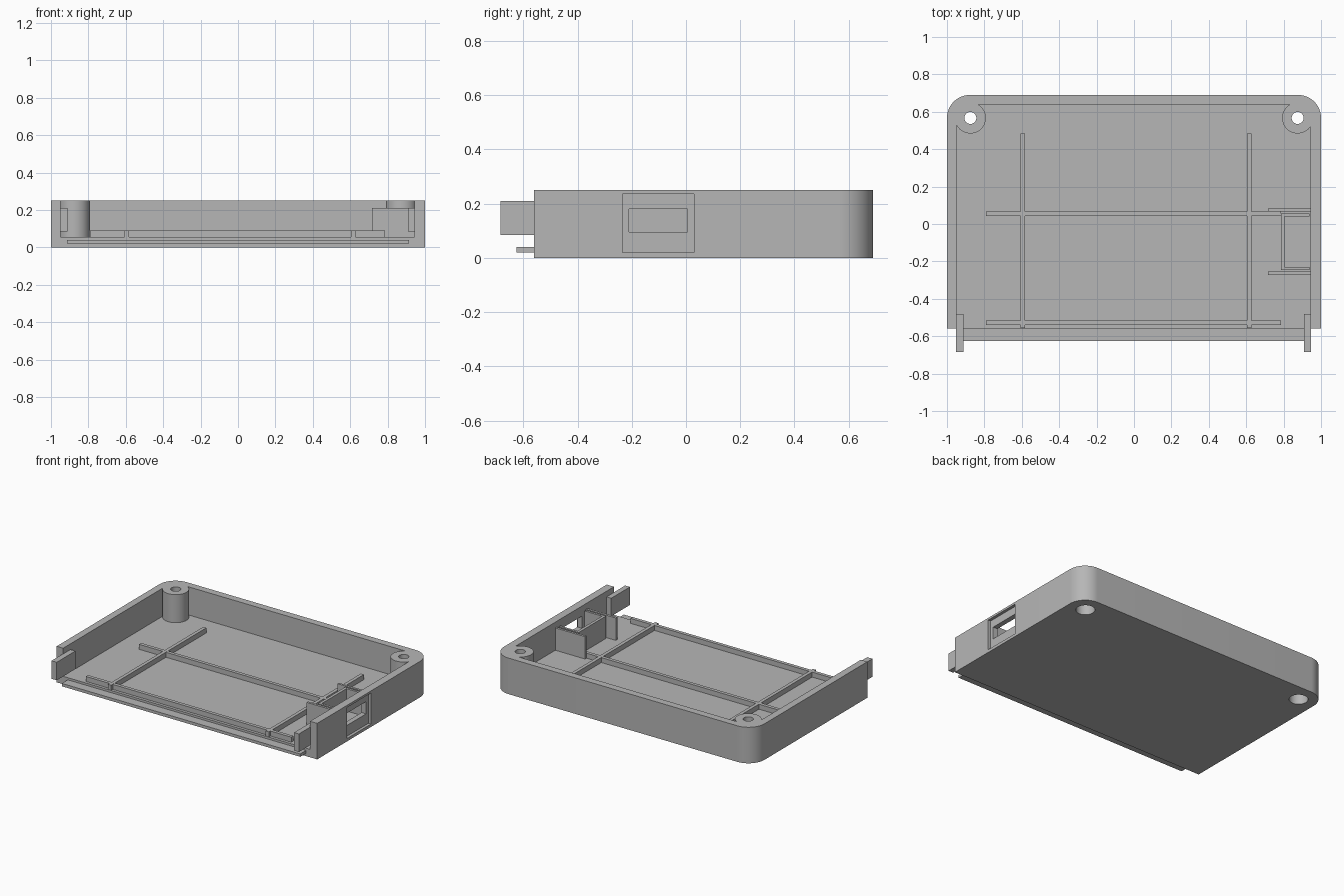
import bpy, bmesh, math

cube = bpy.data.objects.get("Cube")
if cube:
    bpy.data.objects.remove(cube, do_unlink=True)

grey = bpy.data.materials.new("plain_grey")
grey.use_nodes = True
COLOUR = (0.47, 0.47, 0.47, 1)
grey.diffuse_color = COLOUR
grey.node_tree.nodes["Principled BSDF"].inputs["Base Color"].default_value = COLOUR


def finish(name, bm):
    bmesh.ops.recalc_face_normals(bm, faces=bm.faces)
    mesh = bpy.data.meshes.new(name)
    bm.to_mesh(mesh)
    bm.free()
    mesh.materials.append(grey)
    obj = bpy.data.objects.new(name, mesh)
    bpy.context.collection.objects.link(obj)
    return obj


def prism(name, outline, z0, z1):
    bm = bmesh.new()
    face = bm.faces.new([bm.verts.new((x, y, z0)) for x, y in outline])
    ext = bmesh.ops.extrude_face_region(bm, geom=[face])
    verts = [g for g in ext["geom"] if isinstance(g, bmesh.types.BMVert)]
    bmesh.ops.translate(bm, verts=verts, vec=(0, 0, z1 - z0))
    return finish(name, bm)


def box(name, x0, x1, y0, y1, z0, z1):
    return prism(name, [(x0, y0), (x1, y0), (x1, y1), (x0, y1)], z0, z1)


def arc(cx, cy, r, a0, a1, n):
    angles = [math.radians(a0 + (a1 - a0) * i / n) for i in range(n + 1)]
    return [(cx + r * math.cos(a), cy + r * math.sin(a)) for a in angles]


def cylinder(name, cx, cy, r, z0, z1):
    return prism(name, arc(cx, cy, r, 0, 360, 48)[:-1], z0, z1)


def tray_outline(x0, x1, y0, y1, r):
    """Square front corners, rounded back corners."""
    return ([(x0, y0), (x1, y0)] + arc(x1 - r, y1 - r, r, 0, 90, 16)
            + arc(x0 + r, y1 - r, r, 90, 180, 16))


def cut(target, cutter):
    cutter.hide_render = True
    mod = target.modifiers.new("cut", "BOOLEAN")
    mod.operation = "DIFFERENCE"
    mod.solver = "EXACT"
    mod.object = cutter
    bpy.context.view_layer.objects.active = target
    bpy.ops.object.modifier_apply(modifier=mod.name)
    bpy.data.objects.remove(cutter, do_unlink=True)


HEIGHT, FLOOR, FRONT, BACK = 0.25, 0.055, -0.56, 0.69
POST_X, POST_Y = 0.875, 0.567

# Tray with open front; screw posts are left standing in the cavity
tray = prism("tray", tray_outline(-1, 1, FRONT, BACK, 0.123), 0, HEIGHT)
cavity = prism("cavity_cutter", tray_outline(-0.95, 0.945, -0.8, 0.64, 0.07), FLOOR, 0.4)
for side in (-1, 1):
    cut(cavity, cylinder("post_cutter", side * POST_X, POST_Y, 0.083, 0, 0.5))
cut(tray, cavity)

# Screw holes with wider head recesses underneath
for side in (-1, 1):
    cut(tray, cylinder("hole_cutter", side * POST_X, POST_Y, 0.032, -0.1, 0.5))
    cut(tray, cylinder("head_cutter", side * POST_X, POST_Y, 0.06, -0.1, 0.1))

# Side port: shallow outer recess and window through the wall
cut(tray, box("recess_cutter", 0.98, 1.1, -0.235, 0.03, 0.02, 0.235))
cut(tray, box("window_cutter", 0.9, 1.1, -0.21, 0.005, 0.095, 0.18))
bpy.ops.object.select_all(action="DESELECT")
tray.select_set(True)
bpy.context.view_layer.objects.active = tray
bpy.ops.object.shade_smooth_by_angle(angle=math.radians(30))

# Front tongue and the two side tabs
box("front_tongue", -0.915, 0.915, -0.625, FRONT + 0.01, 0.02, 0.04)
box("right_tab", -0.952, -0.912, -0.685, -0.48, 0.085, 0.21)
box("left_tab", 0.91, 0.947, -0.685, -0.48, 0.085, 0.21)

# Floor ribs
RIB, SINK = 0.09, 0.045
for name, x in (("right_long_rib", -0.595), ("left_long_rib", 0.615)):
    box(name, x - 0.012, x + 0.012, -0.557, 0.485, SINK, RIB)
for name, y in (("front_cross_rib", -0.528), ("middle_cross_rib", 0.055)):
    box(name, -0.79, 0.787, y - 0.012, y + 0.012, SINK, RIB - 0.0005)

# Port holder: two guide plates around a three sided pocket
TOP = 0.21
box("back_guide_plate", 0.717, 0.95, 0.067, 0.083, SINK, TOP)
box("front_guide_plate", 0.717, 0.95, -0.272, -0.255, SINK, TOP)
pocket = [(0.785, -0.245), (0.938, -0.245), (0.938, -0.229), (0.805, -0.229),
          (0.805, 0.039), (0.938, 0.039), (0.938, 0.055), (0.785, 0.055)]
prism("port_pocket", pocket, SINK, TOP)
